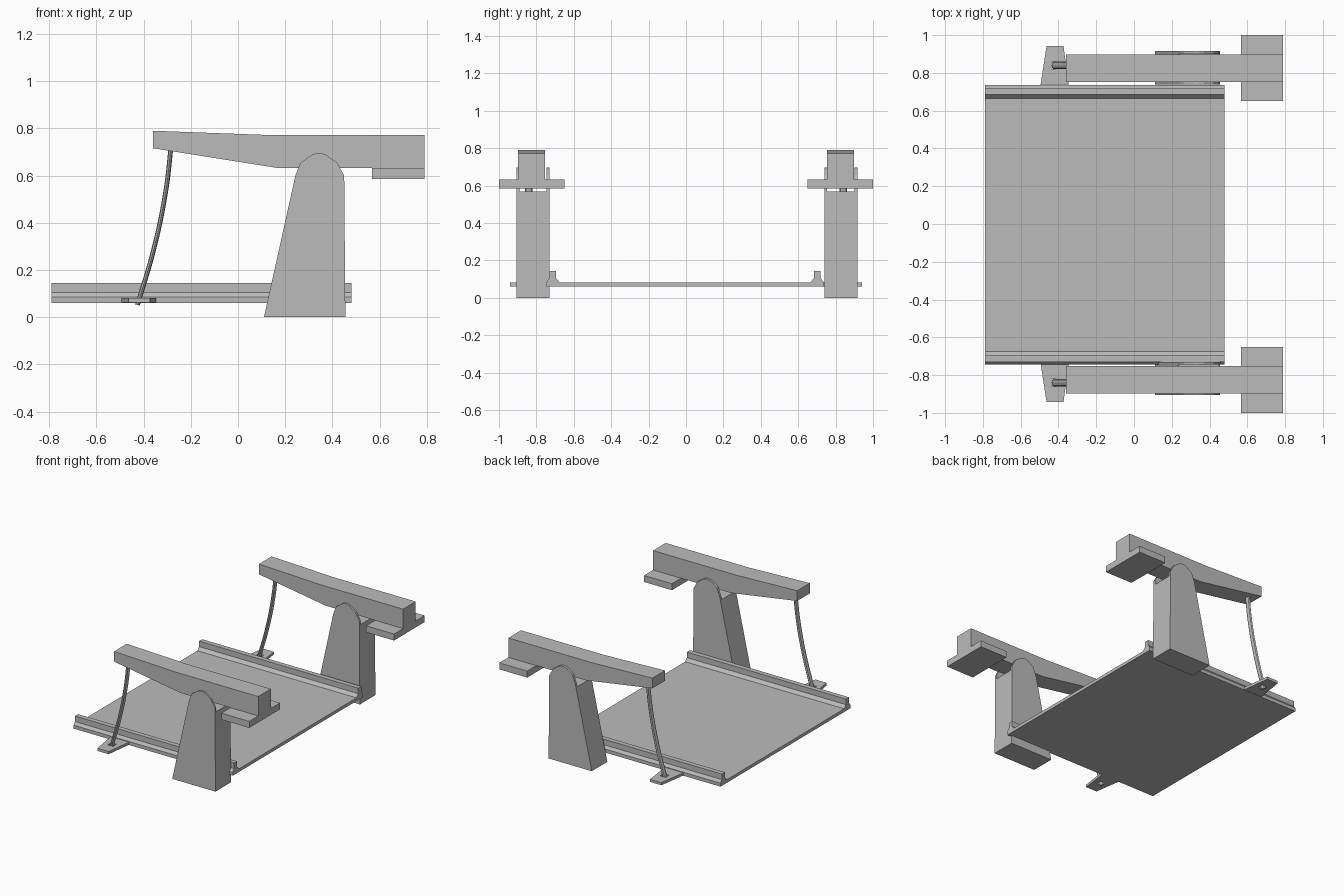
import bpy
import bmesh

cube = bpy.data.objects.get("Cube")
if cube:
    bpy.data.objects.remove(cube, do_unlink=True)

GREY = (0.5, 0.5, 0.5, 1.0)
grey = bpy.data.materials.new("plain grey")
grey.use_nodes = True
grey.diffuse_color = GREY
grey.node_tree.nodes["Principled BSDF"].inputs["Base Color"].default_value = GREY


def prism(name, outline, axis, lo, hi):
    """Extrude a 2D outline along an axis (0 = x, 1 = y, 2 = z) from lo to hi."""
    def place(p, depth):
        co = list(p)
        co.insert(axis, depth)
        return co

    bm = bmesh.new()
    face = bm.faces.new([bm.verts.new(place(p, lo)) for p in outline])
    extruded = bmesh.ops.extrude_face_region(bm, geom=[face])["geom"]
    for v in extruded:
        if isinstance(v, bmesh.types.BMVert):
            v.co[axis] = hi
    bmesh.ops.recalc_face_normals(bm, faces=bm.faces)
    mesh = bpy.data.meshes.new(name)
    bm.to_mesh(mesh)
    bm.free()
    mesh.materials.append(grey)
    obj = bpy.data.objects.new(name, mesh)
    bpy.context.collection.objects.link(obj)
    return obj


def rect(a0, a1, b0, b1):
    return [(a0, b0), (a1, b0), (a1, b1), (a0, b1)]


def cut(obj, cutter):
    """Subtract the cutter for good, then discard it."""
    mod = obj.modifiers.new("cut", "BOOLEAN")
    mod.operation = "DIFFERENCE"
    mod.solver = "EXACT"
    mod.object = cutter
    cutter.hide_render = True
    bpy.context.view_layer.objects.active = obj
    bpy.ops.object.modifier_apply(modifier=mod.name)
    bpy.data.objects.remove(cutter, do_unlink=True)


# Deck: a thin sheet with a flared rail along each side
DECK_Y = -0.005
half = [(0.74, 0.06), (0.74, 0.085), (0.725, 0.105), (0.725, 0.145),
        (0.69, 0.145), (0.69, 0.105), (0.67, 0.083)]
section = [(DECK_Y + y, z) for y, z in half]
section += [(DECK_Y - y, z) for y, z in reversed(half)]
prism("deck", section, 0, -0.79, 0.48)

# Side profiles, as (x, z)
POST = [(0.11, 0), (0.455, 0), (0.45, 0.6), (0.42, 0.655), (0.37, 0.69),
        (0.343, 0.697), (0.316, 0.69), (0.265, 0.655), (0.243, 0.6)]
ARM = [(-0.36, 0.79), (0.13, 0.772), (0.79, 0.772), (0.79, 0.632),
       (0.17, 0.632), (-0.36, 0.716)]
ROD = [(-0.284, 0.72), (-0.305, 0.54), (-0.355, 0.295), (-0.426, 0.052)]
TAB = [(-0.495, 0.735), (-0.463, 0.942), (-0.373, 0.942), (-0.346, 0.735)]

for side, s, post_y in (("left", 1, 0.828), ("right", -1, -0.818)):
    # Post with a slot between two cheeks
    post = prism(side + "_post", POST, 1, post_y - 0.0885, post_y + 0.0885)
    cut(post, prism("slot_cutter", rect(0, 0.6, 0.57, 0.8), 1,
                    post_y - 0.073, post_y + 0.073))

    # Arm and the plate under its heavy end
    arm_y = s * 0.825
    prism(side + "_arm", ARM, 1, arm_y - 0.072, arm_y + 0.072)
    prism(side + "_arm_plate", rect(0.567, 0.79, 0.585, 0.632), 1,
          arm_y - 0.175, arm_y + 0.175)

    # Tab on the deck edge, with a hole for the rod
    rod_y = s * 0.84
    tab = prism(side + "_tab", [(x, s * y) for x, y in TAB], 2, 0.062, 0.081)
    cut(tab, prism("hole_cutter",
                   rect(-0.438, -0.396, rod_y - 0.02, rod_y + 0.02), 2, 0, 0.2))

    # Bent rod, flattened so it is wider across than deep
    curve = bpy.data.curves.new(side + "_rod", "CURVE")
    curve.dimensions = "3D"
    curve.bevel_depth = 0.01
    curve.bevel_resolution = 2
    curve.resolution_u = 4
    curve.use_fill_caps = True
    curve.materials.append(grey)
    spline = curve.splines.new("BEZIER")
    spline.bezier_points.add(len(ROD) - 1)
    for point, (x, z) in zip(spline.bezier_points, ROD):
        point.co = (x, 0, z)
        point.handle_left_type = point.handle_right_type = "AUTO"
    rod = bpy.data.objects.new(side + "_rod", curve)
    rod.location.y = rod_y
    rod.scale.y = 2
    bpy.context.collection.objects.link(rod)
    bpy.ops.object.select_all(action="DESELECT")
    rod.select_set(True)
    bpy.context.view_layer.objects.active = rod
    bpy.ops.object.convert(target="MESH")
    bpy.ops.object.shade_smooth_by_angle()
